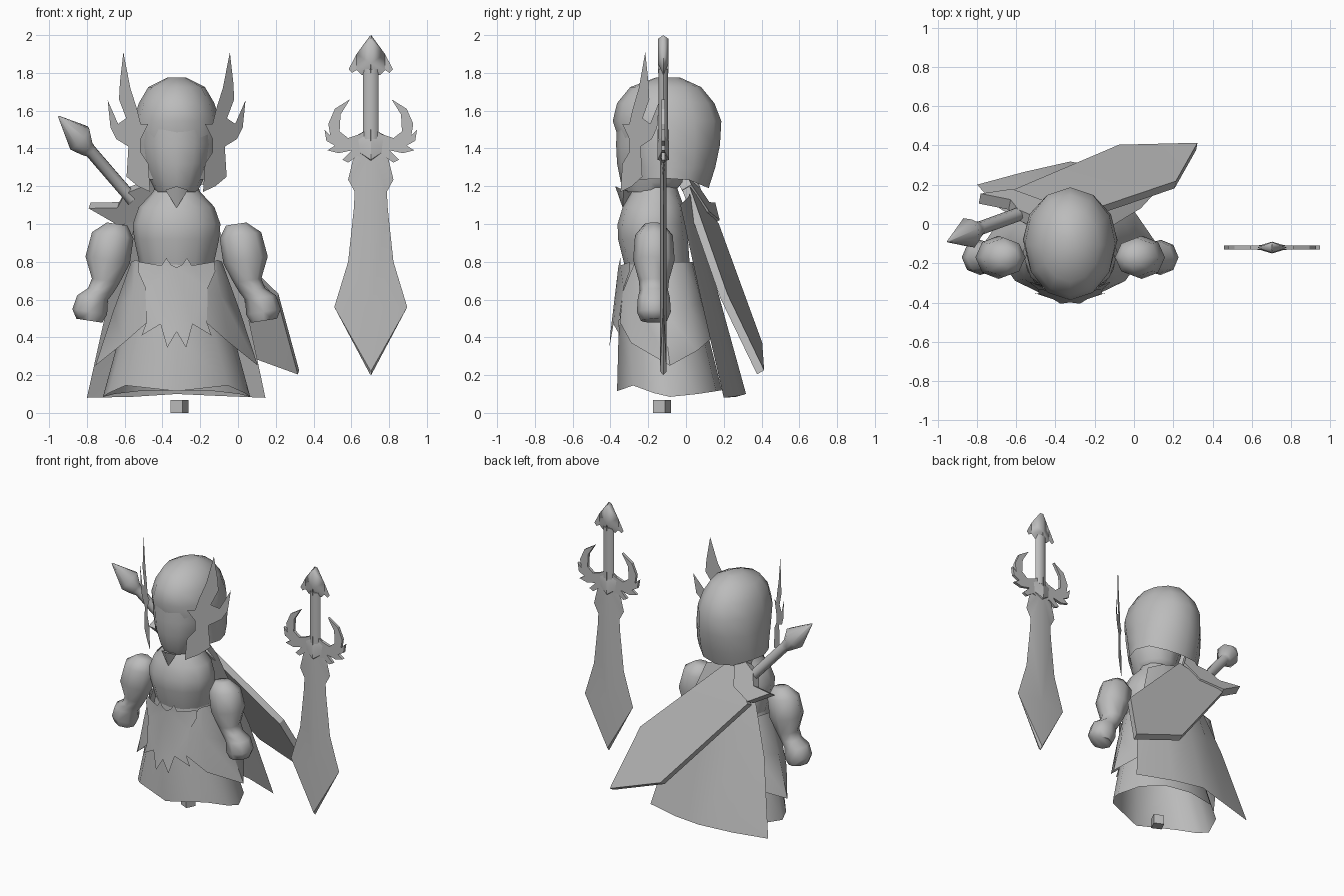
import bpy, bmesh, math
from mathutils import Vector

if "Cube" in bpy.data.objects:
    bpy.data.objects.remove(bpy.data.objects["Cube"])

CX = -0.325   # centre line of the figure
grey = bpy.data.materials.new("plain_grey")
grey.diffuse_color = (0.5, 0.5, 0.5, 1)
grey.use_nodes = True
grey.node_tree.nodes["Principled BSDF"].inputs["Base Color"].default_value = grey.diffuse_color


def make(name, verts, faces, cx=CX, angle=40):
    """Mesh object with clean normals and angle based smoothing."""
    bm = bmesh.new()
    vs = [bm.verts.new((v[0] + cx, v[1], v[2])) for v in verts]
    for f in faces:
        bm.faces.new([vs[i] for i in f])
    bmesh.ops.remove_doubles(bm, verts=bm.verts, dist=0.0005)
    bmesh.ops.recalc_face_normals(bm, faces=bm.faces)
    bmesh.ops.triangulate(bm, faces=[f for f in bm.faces if len(f.verts) > 4])
    me = bpy.data.meshes.new(name)
    bm.to_mesh(me)
    bm.free()
    me.materials.append(grey)
    ob = bpy.data.objects.new(name, me)
    bpy.context.collection.objects.link(ob)
    bpy.ops.object.select_all(action='DESELECT')
    ob.select_set(True)
    bpy.context.view_layer.objects.active = ob
    bpy.ops.object.shade_smooth_by_angle(angle=math.radians(angle))
    return ob


def loft(name, rings, closed=True, caps=(), cx=CX, angle=40):
    """Skin a list of equal length point rings."""
    n = len(rings[0])
    verts = [p for r in rings for p in r]
    faces = []
    for j in range(len(rings) - 1):
        for i in range(n if closed else n - 1):
            k = (i + 1) % n
            faces.append((j*n + i, j*n + k, (j+1)*n + k, (j+1)*n + i))
    for c in caps:
        faces.append([c*n + i for i in range(n)])
    return make(name, verts, faces, cx, angle)


def oval(z, rx, y0, y1, n=12):
    """Level oval ring from front y0 to back y1."""
    return [(rx*math.sin(a), (y0+y1)/2 - (y1-y0)/2*math.cos(a), z)
            for a in (2*math.pi*i/n for i in range(n))]


def tube(name, path, radii, side, up, n=8, cx=CX):
    """Tube through path; radii holds (side, up) pairs."""
    rings = [[Vector(p) + Vector(side)*(r[0]*math.cos(2*math.pi*i/n))
              + Vector(up)*(r[1]*math.sin(2*math.pi*i/n)) for i in range(n)]
             for p, r in zip(path, radii)]
    return loft(name, rings, True, (0, len(rings)-1), cx, 65)


def both_sides(name, half, place, angle=20):
    """Thin plate: a half outline placed on both sides of the centre line."""
    verts = [place(s*u, z) for s in (1, -1) for u, z in half]
    n = len(half)
    return make(name, verts, [range(n), range(2*n - 1, n - 1, -1)], CX, angle)


def full(half):
    return half + [(-u, z) for u, z in reversed(half)]


def slab(name, pts, normal, half):
    """Flat outline thickened both ways along its normal."""
    n = len(pts)
    verts = [Vector(p) + normal*h for h in (half, -half) for p in pts]
    faces = [range(n), range(n, 2*n)] + [(i, (i+1) % n, n + (i+1) % n, n + i) for i in range(n)]
    make(name, verts, faces, 0, 20)


# head: helmet dome, open below
dome = [oval(1.775, .05, -.16, -.03), oval(1.725, .15, -.295, .08),
        oval(1.64, .20, -.365, .15), oval(1.545, .23, -.388, .187),
        oval(1.42, .24, -.345, .18), oval(1.30, .24, -.31, .155)]
rim = [(x, y, 1.24 - .05*max(0, y)/.12 - .03*max(0, -y - .1))
       for x, y, z in oval(1.2, .24, -.29, .12)]
loft("helmet", dome + [rim], caps=(0,), angle=60)

# face and pointed beard
loft("face", [oval(1.545, .19, -.365, 0), oval(1.42, .19, -.37, 0), oval(1.32, .175, -.365, 0),
              oval(1.22, .135, -.345, -.02), oval(1.17, .11, -.32, -.06)], caps=(0, 4), angle=60)
make("beard", [(-.06, -.33, 1.18), (.06, -.33, 1.18), (0, -.375, 1.2), (0, -.335, 1.085), (0, -.27, 1.17)],
     [(0, 2, 3), (2, 1, 3), (1, 4, 3), (4, 0, 3), (0, 4, 1, 2)], angle=70)

# winged cheek guards of the helmet
wing = [(.15, 1.53), (.19, 1.53), (.21, 1.61), (.245, 1.72), (.282, 1.91), (.30, 1.75), (.305, 1.66),
        (.267, 1.56), (.31, 1.53), (.365, 1.655), (.35, 1.51), (.32, 1.45), (.255, 1.41),
        (.265, 1.25), (.205, 1.20), (.14, 1.17), (.15, 1.32), (.19, 1.38), (.19, 1.45)]
both_sides("helmet_wings", wing, lambda u, z: (u, -.475 + .92*abs(u), z))

# torso
loft("torso", [oval(1.24, .10, -.24, -.06), oval(1.17, .125, -.29, -.04), oval(1.09, .20, -.335, -.01),
               oval(1.0, .232, -.362, .0), oval(.92, .225, -.36, .01), oval(.78, .195, -.325, .02)],
     caps=(0, 5), angle=60)

# arms with fists
for s, label in ((-1, "right"), (1, "left")):
    prof = [(.315, 1.0, .055, .05), (.338, .94, .112, .10), (.365, .81, .12, .11), (.375, .70, .075, .08),
            (.40, .65, .07, .075), (.445, .61, .083, .085), (.46, .535, .094, .09), (.462, .488, .07, .07)]
    tube(label + "_arm", [(s*a, -.17, z) for a, z, _, _ in prof], [p[2:] for p in prof],
         (s*.98, 0, .15), (0, 1, 0))

# bell skirt, hollow below
hem_half = [(0, -.365, .115), (.27, -.28, .145), (.36, -.17, .105), (.39, -.085, .085),
            (.33, .06, .1), (.2, .16, .115)]
hem = hem_half + [(0, .19, .12)] + [(-x, y, z) for x, y, z in reversed(hem_half[1:])]
waist = oval(.80, .195, -.325, .02)
hips = [(a[0]*.45 + b[0]*.55, a[1]*.45 + b[1]*.55 - (.01 if b[1] < -.2 else 0), a[2]*.45 + b[2]*.55)
        for a, b in zip(waist, hem)]
loft("skirt", [waist, hips, hem], angle=60)

# overskirt with points at the sides
low = [(.155, -.35, .48), (.28, -.29, .37), (.43, -.085, .25), (.33, .06, .33), (.2, .13, .39)]
mid = [(.155, -.335, .64), (.235, -.28, .62), (.335, -.12, .54), (.265, .02, .56), (.16, .08, .59)]
top = [(.195, -.27, .80), (.215, -.24, .81), (.24, -.15, .80), (.2, -.02, .8), (.12, .03, .8)]
rows = [h + [(0, y, z)] + [(-a, b, c) for a, b, c in reversed(h)]
        for h, y, z in ((top, .045, .8), (mid, .1, .6), (low, .15, .4))]
loft("overskirt", rows, closed=False, angle=50)

# jagged front tabard
tabard = [(0, .77), (.03, .785), (.055, .82), (.08, .78), (.20, .80), (.205, .75), (.165, .66),
          (.16, .48), (.185, .41), (.085, .47), (.05, .345), (0, .43)]
both_sides("tabard", tabard, lambda u, z: (u, -.355 - .12*(.8 - z) + 1.5*u*u, z), 60)

# cape
edge_top = [(-.18, -.03, 1.1), (-.09, .01, 1.14), (0, .02, 1.16), (.09, .01, 1.14), (.18, -.03, 1.1)]
edge_mid = [(-.36, .08, .6), (-.18, .145, .6), (0, .18, .6), (.18, .145, .6), (.36, .08, .6)]
edge_low = [(-.475, .2, .08), (-.235, .265, .085), (0, .318, .1), (.22, .28, .09), (.47, .2, .08)]
loft("cape", [edge_top, edge_mid, edge_low], closed=False, angle=50)

# sword slung on the back: along, across and thickness directions
d = Vector((.68, .27, -.68)).normalized()
w = Vector((.66, -.47, .59)).normalized()
t = d.cross(w).normalized()
slab("back_blade", [(-.38, .0, 1.19), (.21, .2, .62), (.32, .395, .215), (-.08, .385, .36), (-.62, .155, .99)],
     t, .022)
c = Vector((-.54, .07, 1.12))
guard = [(-.153, .215), (-.05, .09), (-.08, 0), (-.05, -.09), (-.153, -.215), (.03, -.16), (.10, 0), (.03, .16)]
slab("back_guard", [c + d*a + w*b for a, b in guard], t, .03)
grip = [(-.56, .06, 1.13), (-.78, -.02, 1.385), (-.80, -.03, 1.40), (-.84, -.045, 1.455), (-.95, -.09, 1.57)]
tube("back_hilt", grip, [(r, r) for r in (.035, .035, .045, .08, .004)], w, t, cx=0)

# upright sword: ridged blade, guard, grip and pommel
SX, SY = .703, -.12


def ridged(name, half, mid_z, depth, angle=15):
    out = full(half)
    n = len(out)
    verts = [(u, SY, z) for u, z in out] + [(0, SY - depth, z) for z in mid_z] + [(0, SY + depth, z) for z in mid_z]
    m, h = len(mid_z), len(half)
    faces = []
    for k in (n, n + m):
        ridge = list(range(k, k + m))
        faces += [list(range(h)) + ridge[::-1], list(range(h, n)) + ridge]
    make(name, verts, faces, SX, angle)


blade = [(.08, 1.40), (.12, 1.235), (.085, 1.17), (.09, 1.08), (.12, .80), (.193, .56), (.002, .2)]
ridged("upright_blade", blade, [1.40, .56, .22], .018, 30)
spikes = [(.002, 1.51), (.06, 1.475), (.12, 1.455), (.165, 1.49), (.16, 1.58), (.11, 1.66), (.19, 1.61),
          (.225, 1.53), (.215, 1.47), (.245, 1.50), (.235, 1.44), (.19, 1.415), (.23, 1.39),
          (.17, 1.375), (.10, 1.39), (.15, 1.34), (.12, 1.325), (.07, 1.36), (.002, 1.33)]
slab("upright_guard", [(SX + u, SY, z) for u, z in full(spikes)], Vector((0, 1, 0)), .01)
ridged("upright_guard_hub", [(.002, 1.51), (.10, 1.455), (.09, 1.40), (.002, 1.33)], [1.5, 1.43, 1.34], .03, 30)
tube("upright_grip", [(0, SY, 1.45), (0, SY, 1.82)], [(.042, .025)]*2, (1, 0, 0), (0, 1, 0), cx=SX)
pommel = [(.002, 2.0), (.075, 1.90), (.117, 1.82), (.10, 1.80), (.075, 1.815), (.05, 1.79), (.002, 1.79)]
ridged("upright_pommel", pommel, [1.98, 1.85, 1.80], .028, 60)

# small block under the figure
box = [(x*.0355, y*.0355) for x, y in ((-1, -1), (1, -1), (1, 1), (-1, 1))]
ca, sa = math.cos(math.radians(-26)), math.sin(math.radians(-26))
loft("base_block", [[(x*ca - y*sa + .015, x*sa + y*ca - .127, z) for x, y in box] for z in (0, .067)],
     caps=(0, 1))
